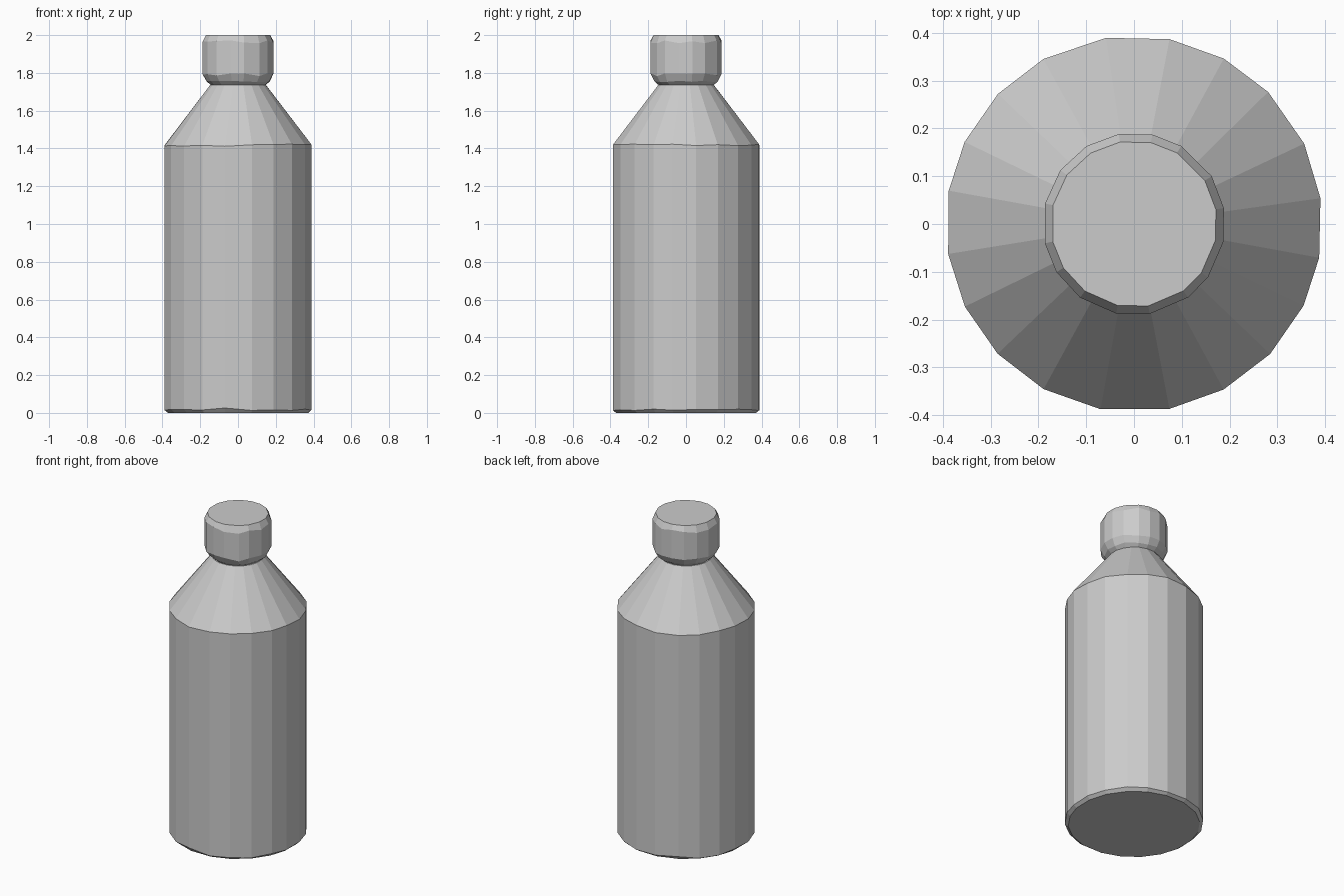
import bpy
import bmesh
import math
import random

cube = bpy.data.objects.get("Cube")
if cube:
    bpy.data.objects.remove(cube, do_unlink=True)

random.seed(4)

grey = bpy.data.materials.new("plain grey")
grey.use_nodes = True
colour = (0.6, 0.6, 0.6, 1)
grey.diffuse_color = colour
grey.node_tree.nodes["Principled BSDF"].inputs["Base Color"].default_value = colour


def lathe(name, profile, sides):
    """Turn (radius, height, height wobble) rings into a closed faceted solid."""
    bm = bmesh.new()
    step = math.tau / sides
    angles = [(i + 0.5 + random.uniform(-0.12, 0.12)) * step for i in range(sides)]
    rings = []
    for radius, height, wobble in profile:
        rings.append([
            bm.verts.new((radius * math.cos(a), radius * math.sin(a),
                          height + random.uniform(-wobble, wobble)))
            for a in angles])
    for low, high in zip(rings, rings[1:]):
        for i in range(sides):
            j = (i + 1) % sides
            bm.faces.new((low[i], low[j], high[j], high[i]))
    bm.faces.new(rings[0][::-1])
    bm.faces.new(rings[-1])
    bmesh.ops.recalc_face_normals(bm, faces=bm.faces)
    mesh = bpy.data.meshes.new(name)
    bm.to_mesh(mesh)
    bm.free()
    mesh.materials.append(grey)
    obj = bpy.data.objects.new(name, mesh)
    bpy.context.collection.objects.link(obj)
    return obj


# Straight body with a chamfered foot and a conical shoulder
lathe("bottle_body", [
    (0.375, 0.0, 0),
    (0.394, 0.018, 0.008),
    (0.394, 1.417, 0.006),
    (0.15, 1.735, 0),
], 20)

# Chamfered cap resting on the neck
lathe("bottle_cap", [
    (0.14, 1.73, 0),
    (0.17, 1.755, 0.004),
    (0.191, 1.79, 0.008),
    (0.191, 1.965, 0.008),
    (0.174, 2.0, 0),
], 16)
